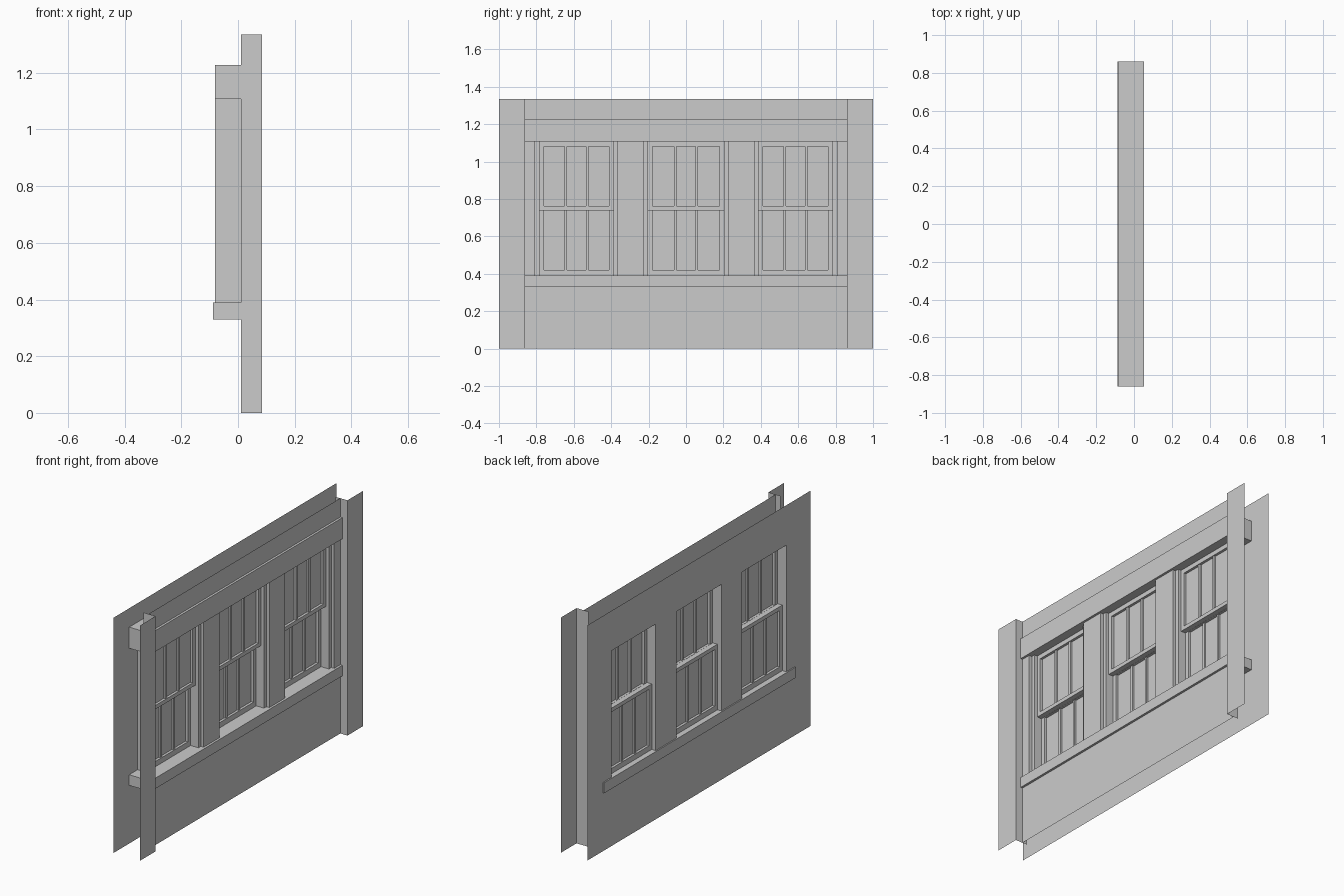
import bpy, bmesh

if "Cube" in bpy.data.objects:
    bpy.data.objects.remove(bpy.data.objects["Cube"])

H = 1.335                      # overall height
Z0, Z1 = 0.39, 1.108           # window opening bottom / top
BACK, STEP, WALL, FRONT = -0.081, 0.022, 0.04, 0.085
WINDOWS = [(-0.784, -0.387), (-0.202, 0.202), (0.387, 0.784)]
LIP = 0.022                    # outer opening is wider than the sash by this


def finish(name, bm):
    bmesh.ops.remove_doubles(bm, verts=bm.verts, dist=1e-5)
    me = bpy.data.meshes.new(name)
    bm.to_mesh(me)
    bm.free()
    ob = bpy.data.objects.new(name, me)
    bpy.context.collection.objects.link(ob)
    return ob


def quad(bm, pts):
    return bm.faces.new([bm.verts.new(p) for p in pts])


def add_box(bm, x, y, z):
    vs = bmesh.ops.create_cube(bm, size=1)["verts"]
    for v in vs:
        v.co = [(r[0] + r[1]) / 2 + c * (r[1] - r[0]) for r, c in zip((x, y, z), v.co)]


def box(name, x, y, z):
    bm = bmesh.new()
    add_box(bm, x, y, z)
    return finish(name, bm)


def pierced_sheet(name, x, half, lip, outward):
    # flat sheet with three window openings
    bm = bmesh.new()

    def panel(y0, y1, z0, z1):
        pts = [(x, y0, z0), (x, y1, z0), (x, y1, z1), (x, y0, z1)]
        quad(bm, pts if outward > 0 else pts[::-1])
    panel(-half, half, 0, Z0)
    panel(-half, half, Z1, H)
    edges = [-half] + [e for a, b in WINDOWS for e in (a - lip, b + lip)] + [half]
    for a, b in zip(edges[::2], edges[1::2]):
        panel(a, b, Z0, Z1)
    finish(name, bm)


# inner and outer wall faces
pierced_sheet("inner_wall", BACK, 1.0, 0, -1)
pierced_sheet("outer_wall", WALL, 0.86, LIP, 1)

# corner boards with returns
for s, side in ((-1, "left"), (1, "right")):
    bm = bmesh.new()
    prof = [(0.01, s * 0.86), (FRONT, s * 0.86), (FRONT, s * 1.0)]
    for (xa, ya), (xb, yb) in zip(prof, prof[1:]):
        pts = [(xa, ya, 0), (xb, yb, 0), (xb, yb, H), (xa, ya, H)]
        quad(bm, pts if s < 0 or xa == xb else pts[::-1])
    finish(side + "_corner_board", bm)

# header and sill
box("header", (BACK, 0.053), (-0.86, 0.86), (Z1, 1.228))
box("sill", (-0.088, 0.053), (-0.86, 0.86), (0.33, Z0))


def sash(name, x, y, z, bottom, top):
    # frame, two muntins and a pane
    stile, (y0, y1), (z0, z1) = 0.024, y, z
    bm = bmesh.new()
    add_box(bm, x, (y0, y0 + stile), z)
    add_box(bm, x, (y1 - stile, y1), z)
    add_box(bm, x, (y0 + stile, y1 - stile), (z0, z0 + bottom))
    add_box(bm, x, (y0 + stile, y1 - stile), (z1 - top, z1))
    mid, c = (x[0] + x[1]) / 2, (y0 + y1) / 2
    for off in (-0.058, 0.058):
        add_box(bm, (mid - 0.01, mid + 0.01), (c + off - 0.007, c + off + 0.007),
                (z0 + bottom, z1 - top))
    quad(bm, [(mid, y0 + stile, z0 + bottom), (mid, y1 - stile, z0 + bottom),
              (mid, y1 - stile, z1 - top), (mid, y0 + stile, z1 - top)])
    finish(name, bm)


# windows: stepped jambs plus upper and lower sashes
for i, (a, b) in enumerate(WINDOWS, 1):
    bm = bmesh.new()
    for y, s in ((a, -1), (b, 1)):
        prof = [(BACK, y), (STEP, y), (STEP, y + s * LIP), (WALL, y + s * LIP)]
        for (xa, ya), (xb, yb) in zip(prof, prof[1:]):
            pts = [(xa, ya, Z0), (xb, yb, Z0), (xb, yb, Z1), (xa, ya, Z1)]
            quad(bm, pts if s > 0 else pts[::-1])
    finish(f"window_jambs_{i}", bm)
    sash(f"upper_sash_{i}", (-0.026, 0.003), (a, b), (0.74, Z1), 0.022, 0.026)
    sash(f"lower_sash_{i}", (-0.056, -0.027), (a, b), (Z0, 0.762), 0.03, 0.022)
